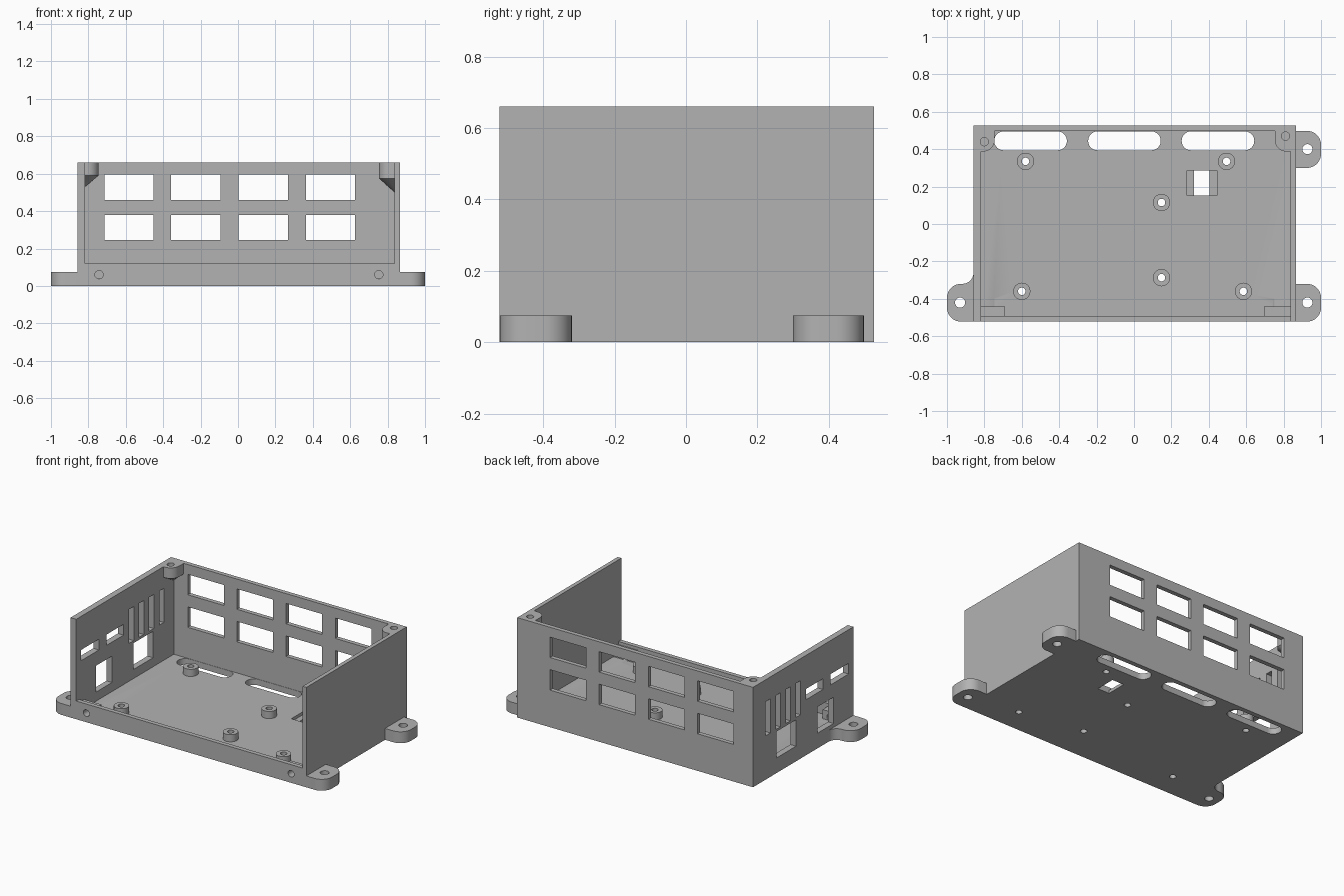
import bpy, bmesh
from math import sin, cos, pi
from mathutils import Vector, Matrix

if "Cube" in bpy.data.objects:
    bpy.data.objects.remove(bpy.data.objects["Cube"])

grey = bpy.data.materials.new("plain grey")
grey.use_nodes = True
grey.diffuse_color = (0.45, 0.45, 0.45, 1)
grey.node_tree.nodes["Principled BSDF"].inputs["Base Color"].default_value = (0.45, 0.45, 0.45, 1)

# Main dimensions
LEFT, RIGHT, FRONT, BACK, TOP = -0.858, 0.865, -0.522, 0.526, 0.66
IN_LEFT, IN_RIGHT, IN_FRONT, IN_BACK = -0.817, 0.838, -0.493, 0.497
FLOOR, LIP, TAB = 0.04, 0.12, 0.075


def finish(name, bm):
    bmesh.ops.recalc_face_normals(bm, faces=bm.faces)
    mesh = bpy.data.meshes.new(name)
    bm.to_mesh(mesh)
    bm.free()
    mesh.materials.append(grey)
    obj = bpy.data.objects.new(name, mesh)
    bpy.context.collection.objects.link(obj)
    return obj


def box(name, x, y, z):
    bm = bmesh.new()
    bmesh.ops.create_cube(bm, size=1)
    for v in bm.verts:
        v.co = [lo + (c + 0.5) * (hi - lo) for c, (lo, hi) in zip(v.co, (x, y, z))]
    return finish(name, bm)


def cylinder(name, x, y, r, z0, z1):
    bm = bmesh.new()
    bmesh.ops.create_cone(bm, cap_ends=True, segments=32, radius1=r, radius2=r, depth=z1 - z0,
                          matrix=Matrix.Translation((x, y, (z0 + z1) / 2)))
    return finish(name, bm)


def rounded(corners, steps=10):
    """Outline from (x, y, radius) right-angled corners."""
    out = []
    for i, (x, y, r) in enumerate(corners):
        p = Vector((x, y))
        if not r:
            out.append(p)
            continue
        a = (Vector(corners[i - 1][:2]) - p).normalized()
        b = (Vector(corners[(i + 1) % len(corners)][:2]) - p).normalized()
        for k in range(steps + 1):
            t = pi / 2 * k / steps
            out.append(p + r * (a + b - b * cos(t) - a * sin(t)))
    clean = [p for i, p in enumerate(out) if (p - out[i - 1]).length > 1e-5]
    return clean


def prism(name, corners, z0, z1, apex=None):
    """Extruded outline, optionally tapering below to a point."""
    bm = bmesh.new()
    pts = rounded(corners)
    low = [bm.verts.new((p.x, p.y, z0)) for p in pts]
    high = [bm.verts.new((p.x, p.y, z1)) for p in pts]
    tip = bm.verts.new(apex) if apex else None
    bm.faces.new(high)
    if not tip:
        bm.faces.new(low)
    for i in range(len(pts)):
        bm.faces.new((low[i - 1], low[i], high[i], high[i - 1]))
        if tip:
            bm.faces.new((low[i], low[i - 1], tip))
    return finish(name, bm)


housing = box("housing", (LEFT, RIGHT), (FRONT, BACK), (0, TOP))


def combine(operation, tool):
    mod = housing.modifiers.new("combine", "BOOLEAN")
    mod.operation, mod.object, mod.solver = operation, tool, "EXACT"
    bpy.context.view_layer.objects.active = housing
    bpy.ops.object.modifier_apply(modifier=mod.name)
    bpy.data.objects.remove(tool)


def cut(tool):
    combine("DIFFERENCE", tool)


def add(tool):
    combine("UNION", tool)


# Hollow interior and open front above the lip
cut(box("cavity", (IN_LEFT, IN_RIGHT), (IN_FRONT, IN_BACK), (FLOOR, 1)))
cut(box("front_opening", (IN_LEFT, IN_RIGHT), (-0.7, -0.4), (LIP, 1)))

# Back wall windows
for x in (-0.715, -0.357, 0.003, 0.363):
    for z in (0.245, 0.46):
        cut(box("back_window", (x, x + 0.263), (0.45, 0.6), (z, z + 0.135)))

# Side wall vents and ports
vents = [(y - 0.024, y + 0.024, 0.29, 0.515) for y in (0.055, 0.16, 0.264, 0.369)]
ports = [(-0.205, -0.028, 0.367, 0.438), (-0.472, -0.285, 0.367, 0.438),
         (0.077, 0.28, 0.1, 0.274), (-0.315, -0.148, 0.1, 0.274)]
for y0, y1, z0, z1 in vents + ports:
    cut(box("side_opening", (-0.95, -0.75), (y0, y1), (z0, z1)))

# Rounded floor slots
for x in (-0.553, -0.051, 0.449):
    w, y0, y1, r = 0.194, 0.394, 0.495, 0.05
    cut(prism("floor_slot", [(x - w, y0, r), (x + w, y0, r), (x + w, y1, r), (x - w, y1, r)], -0.1, 0.1))

# Stepped square hole in the floor
cut(box("recess", (0.283, 0.443), (0.152, 0.286), (0.02, 0.1)))
cut(box("recess_hole", (0.32, 0.405), (0.152, 0.286), (-0.1, 0.1)))

# Board standoffs
for x, y in ((-0.58, 0.335), (0.495, 0.335), (0.147, 0.115), (0.147, -0.287), (-0.6, -0.36), (0.585, -0.36)):
    add(cylinder("standoff", x, y, 0.046, 0.02, 0.087))
    cut(cylinder("standoff_hole", x, y, 0.02, -0.1, 0.2))

# Mounting tabs
r = 0.075
for y0, y1 in ((FRONT, -0.32), (0.3, 0.498)):
    add(prism("right_tab", [(0.85, y0, 0), (1, y0, r), (1, y1, r), (0.85, y1, 0)], 0, TAB))
add(prism("left_tab", [(-0.84, FRONT, 0), (-0.84, -0.2, 0), (LEFT, -0.2, 0), (LEFT, -0.32, 0.06),
                       (-1, -0.32, r), (-1, FRONT, r)], 0, TAB))
for x, y in ((-0.93, -0.42), (0.927, -0.42), (0.927, 0.4)):
    cut(cylinder("tab_hole", x, y, 0.027, -0.1, 0.2))

# Tapered screw bosses in the back top corners
for wall, inner, z, tip, hx, hy in ((-0.83, -0.745, 0.59, 0.53, -0.8, 0.44),
                                    (0.85, 0.753, 0.575, 0.5, 0.81, 0.47)):
    add(prism("corner_boss", [(wall, 0.51, 0), (inner, 0.51, 0), (inner, 0.388, 0.06), (wall, 0.388, 0)],
              z, TOP, (wall, 0.51, tip - 0.01)))
    cut(cylinder("boss_hole", hx, hy, 0.022, 0.59, 0.8))

# Front lip screw blocks and holes
for x0, x1, hx in ((-0.83, -0.69, -0.743), (0.695, 0.85, 0.753)):
    add(box("lip_block", (x0, x1), (-0.51, -0.44), (0.02, 0.1)))
    hole = cylinder("lip_hole", 0, 0, 0.022, -0.1, 0.1)
    hole.data.transform(Matrix.Translation((hx, -0.5, 0.06)) @ Matrix.Rotation(pi / 2, 4, "X"))
    cut(hole)

# Smooth rounded walls, keep edges sharp
housing.select_set(True)
bpy.context.view_layer.objects.active = housing
bpy.ops.object.shade_smooth_by_angle(angle=pi / 6)
